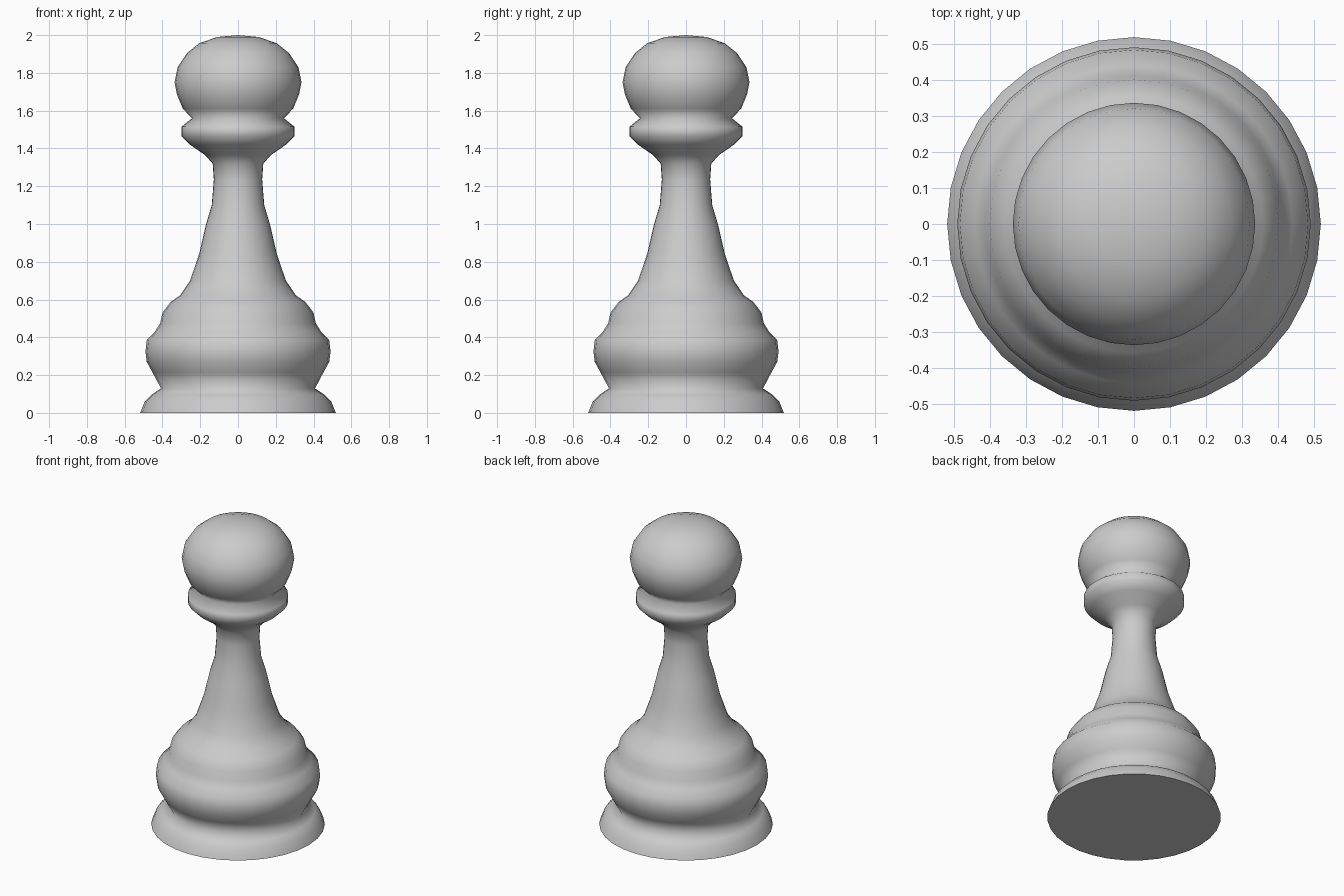
import bpy, bmesh
from math import sin, cos, tau

if "Cube" in bpy.data.objects:
    bpy.data.objects.remove(bpy.data.objects["Cube"])

SIDES = 32

# Lathe profile (radius, height), from the foot up to the head
profile = [
    (.518, 0), (.494, .06), (.46, .095), (.408, .13),             # foot
    (.453, .215), (.483, .27), (.490, .325), (.483, .385),        # lower bulge
    (.44, .43), (.412, .475), (.40, .53), (.357, .587), (.307, .622),  # shoulder
    (.254, .70), (.206, .84), (.169, 1.0), (.139, 1.10),          # stem
    (.128, 1.235), (.134, 1.32), (.175, 1.365),
    (.254, 1.42), (.299, 1.465), (.299, 1.515), (.243, 1.56),     # collar
    (.292, 1.61), (.323, 1.685), (.336, 1.75), (.320, 1.83),      # head
    (.27, 1.905), (.205, 1.957), (.11, 1.99),
]

bm = bmesh.new()
rings = [[bm.verts.new((r * cos(tau * i / SIDES), r * sin(tau * i / SIDES), z))
          for i in range(SIDES)] for r, z in profile]

# Side walls
for a, b in zip(rings, rings[1:]):
    for i in range(SIDES):
        j = (i + 1) % SIDES
        bm.faces.new((a[i], a[j], b[j], b[i])).smooth = True

# Crown of the head
tip = bm.verts.new((0, 0, 2))
for i in range(SIDES):
    bm.faces.new((rings[-1][i], rings[-1][(i + 1) % SIDES], tip)).smooth = True

# Flat underside
bm.faces.new(rings[0][::-1])

mesh = bpy.data.meshes.new("pawn_body")
bm.to_mesh(mesh)
bm.free()
bpy.context.collection.objects.link(bpy.data.objects.new("pawn_body", mesh))
